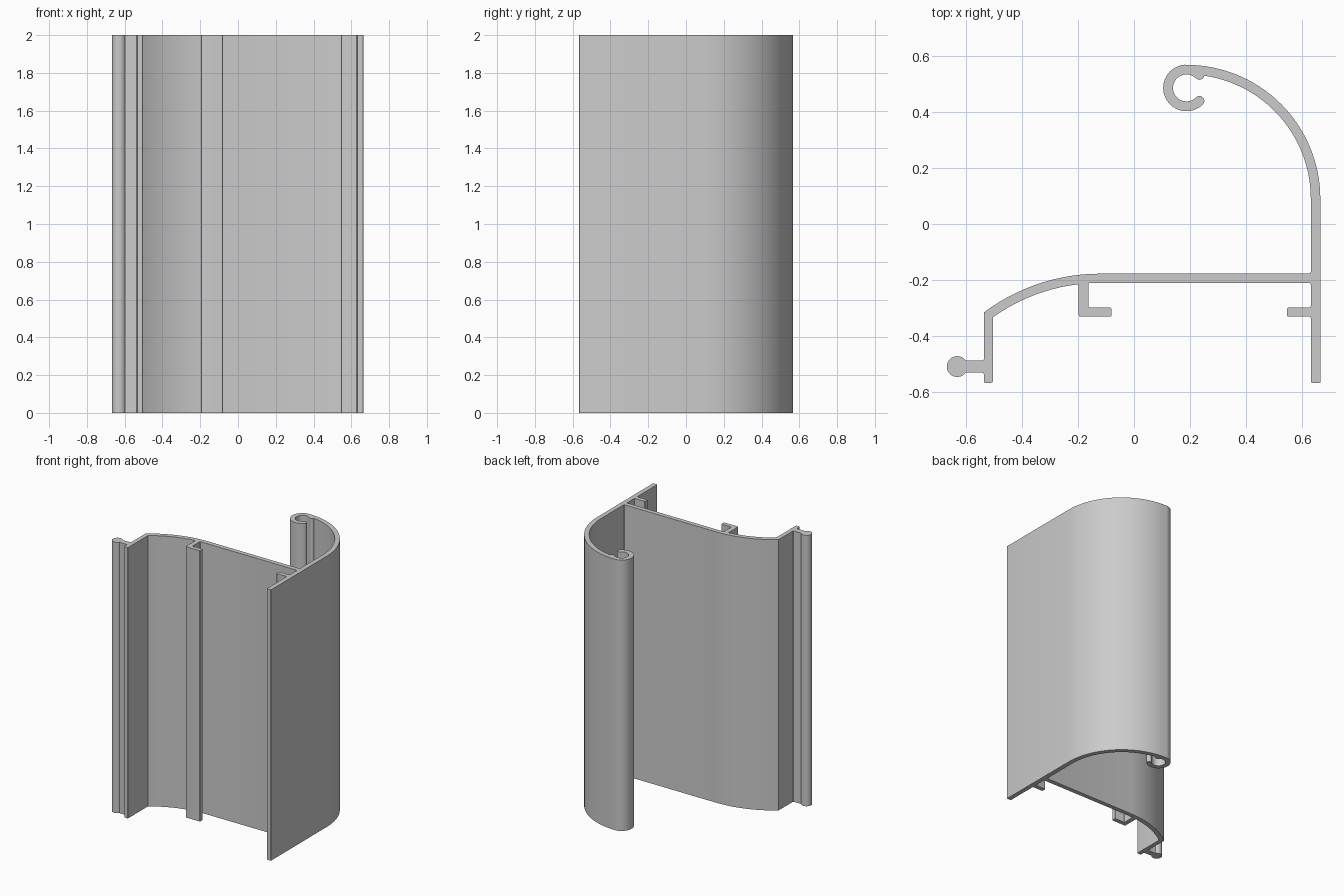
import bpy, bmesh
from math import sin, cos, radians, ceil
from mathutils import Vector

HEIGHT = 2.0
ROUND = 0.006

cube = bpy.data.objects.get("Cube")
if cube:
    bpy.data.objects.remove(cube, do_unlink=True)

outline = []   # pairs of (point, is a rounded corner)


def corners(*pts):
    for p in pts:
        outline.append((Vector(p), True))


def arc(centre, radius, start, end, step=5):
    n = max(2, ceil(abs(end - start) / step))
    for i in range(n + 1):
        a = radians(start + (end - start) * i / n)
        outline.append((Vector(centre) + radius * Vector((cos(a), sin(a))), False))


def polar(centre, radius, angle):
    a = radians(angle)
    return Vector(centre) + radius * Vector((cos(a), sin(a)))


def softened(items):
    """Replace every marked corner with a small curve."""
    result = []
    for i, (p, is_corner) in enumerate(items):
        if not is_corner:
            result.append(p)
            continue
        a = p + (items[i - 1][0] - p).normalized() * ROUND
        b = p + (items[(i + 1) % len(items)][0] - p).normalized() * ROUND
        for t in (0, 0.33, 0.67, 1):
            result.append(a * (1 - t) ** 2 + p * 2 * t * (1 - t) + b * t * t)
    return result


bend, curl, dome, bulb = (0.187, 0.09), (0.187, 0.485), (-0.12, -0.87), (-0.63, -0.508)

# Outer wall and its quarter bend
corners((0.665, -0.566))
arc(bend, 0.477, 0, 90, 3)

# Open curl with rounded lips
arc(curl, 0.083, 95, 315, 7)
arc(polar(curl, 0.0655, 315), 0.0175, 335, 475, 20)
arc(curl, 0.048, 315, 45, 8)
arc(polar(curl, 0.0655, 45), 0.0175, 240, 350, 20)

# Inside of the bend, down to the web
arc(bend, 0.443, 81.5, 0, 3)
corners((0.63, -0.177))

# Back of the web and its curved end
arc(dome, 0.693, 90, 126.8, 3)

# Leg with the bulb on its arm
corners((-0.535, -0.487))
arc(bulb, 0.037, 34.6, 325.4, 10)
corners((-0.535, -0.53), (-0.535, -0.566), (-0.503, -0.566))

# Front of the curved end
arc(dome, 0.66, 125.5, 96.7, 3)

# L-shaped clip
corners((-0.197, -0.33), (-0.08, -0.33), (-0.08, -0.298), (-0.163, -0.298), (-0.163, -0.21))

# Front of the web and the wall tab
corners((0.63, -0.21), (0.63, -0.298), (0.545, -0.298), (0.545, -0.33),
        (0.63, -0.33), (0.63, -0.566))

# Extrude the section upward
bm = bmesh.new()
base = bm.faces.new([bm.verts.new((p.x, p.y, 0)) for p in softened(outline)])
top = bmesh.ops.extrude_face_region(bm, geom=[base], use_keep_orig=True)["geom"]
bmesh.ops.translate(bm, vec=(0, 0, HEIGHT),
                    verts=[g for g in top if isinstance(g, bmesh.types.BMVert)])
bmesh.ops.recalc_face_normals(bm, faces=bm.faces)
mesh = bpy.data.meshes.new("extruded_profile")
bm.to_mesh(mesh)
bm.free()

grey = bpy.data.materials.new("plain grey")
grey.use_nodes = True
colour = (0.6, 0.6, 0.6, 1)
grey.diffuse_color = colour
grey.node_tree.nodes["Principled BSDF"].inputs["Base Color"].default_value = colour
mesh.materials.append(grey)

profile = bpy.data.objects.new("extruded_profile", mesh)
bpy.context.collection.objects.link(profile)
bpy.ops.object.select_all(action="DESELECT")
profile.select_set(True)
bpy.context.view_layer.objects.active = profile
bpy.ops.object.shade_smooth_by_angle(angle=radians(32))
